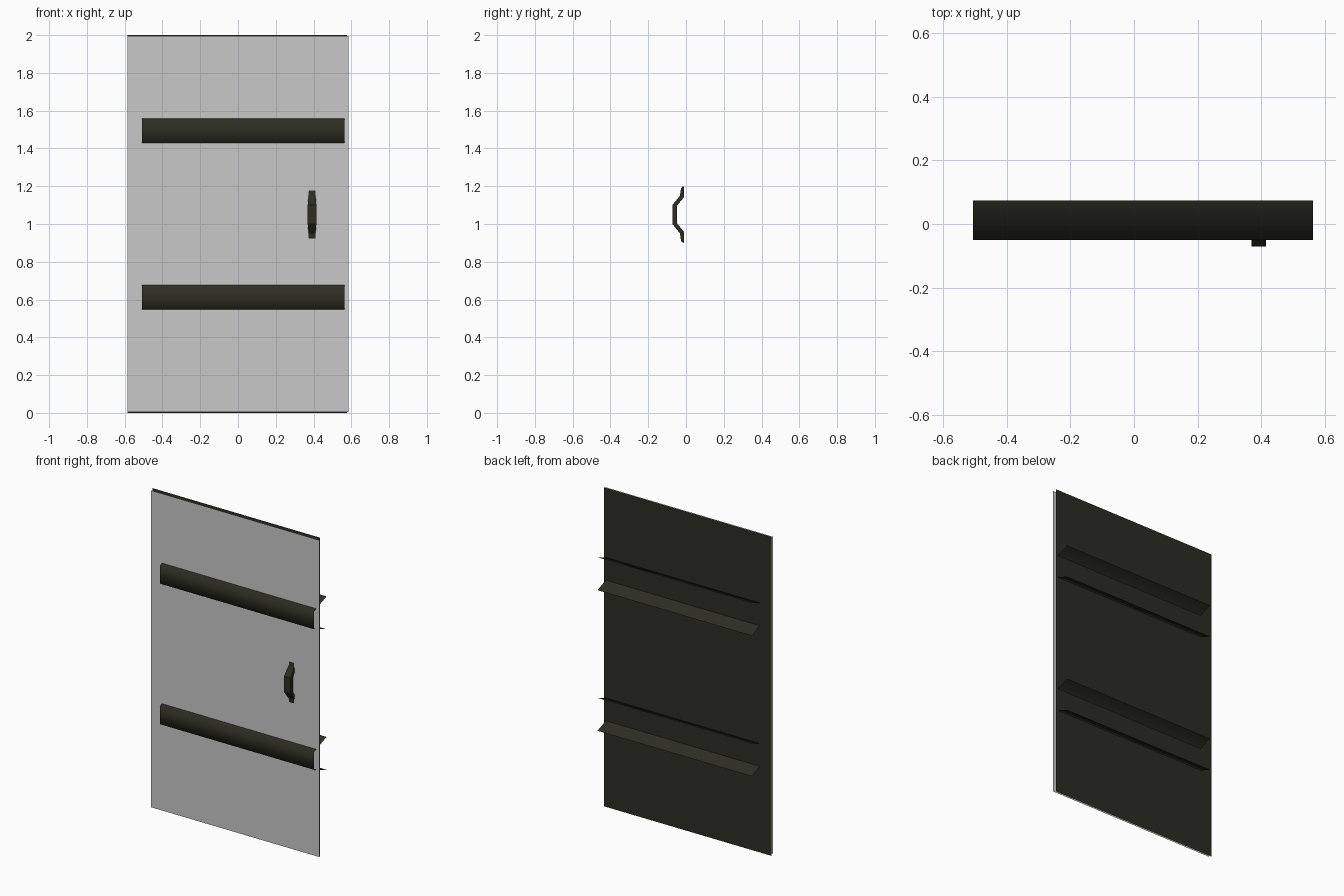
import bpy

if "Cube" in bpy.data.objects:
    bpy.data.objects.remove(bpy.data.objects["Cube"])

def material(name, rgb):
    m = bpy.data.materials.new(name)
    m.diffuse_color = (*rgb, 1)
    m.use_nodes = True
    m.node_tree.nodes["Principled BSDF"].inputs["Base Color"].default_value = m.diffuse_color
    return m

DARK = material("dark_olive", (0.026, 0.026, 0.017))
GREY = material("light_grey", (0.58, 0.58, 0.58))

def add(name, verts, faces, mat, smooth=False):
    me = bpy.data.meshes.new(name)
    me.from_pydata(verts, [], faces)
    me.materials.append(mat)
    for p in me.polygons:
        p.use_smooth = smooth
    ob = bpy.data.objects.new(name, me)
    bpy.context.collection.objects.link(ob)
    return ob

# Door: two open sheets, grey in front and dark behind
def sheet(name, x0, x1, y, z0, z1, mat, face):
    add(name, [(x0, y, z0), (x1, y, z0), (x1, y, z1), (x0, y, z1)], [face], mat)

sheet("door_front", -0.584, 0.584, -0.028, 0.006, 1.994, GREY, (0, 1, 2, 3))
sheet("door_back", -0.586, 0.577, -0.009, 0, 2, DARK, (3, 2, 1, 0))

# Cross bars: open channels with flared flanges passing through the door
def bar(name, zc):
    prof = [(0.0735, -0.103), (-0.05, -0.056), (-0.05, 0.056), (0.0735, 0.103)]
    verts = [(x, y, zc + z) for x in (-0.507, 0.563) for y, z in prof]
    add(name, verts, [(i, i + 4, i + 5, i + 1) for i in range(3)], DARK, True)

bar("upper_bar", 1.494)
bar("lower_bar", 0.612)

# Handle: bent strip, slightly wider at the grip (outer y, inner y, z out, z in, half width)
half = [(-0.013, -0.011, 0.151, 0.147, 0.012),
        (-0.026, -0.011, 0.141, 0.135, 0.017),
        (-0.032, -0.011, 0.100, 0.092, 0.018),
        (-0.0715, -0.048, 0.051, 0.046, 0.023)]
rings = [(a, b, c, d, w) for a, b, c, d, w in half]
rings += [(a, b, -c, -d, w) for a, b, c, d, w in reversed(half)]
verts, faces = [], []
for yo, yi, zo, zi, w in rings:
    verts += [(0.392 - w, yo, 1.05 + zo), (0.392 + w, yo, 1.05 + zo),
              (0.392 + w, yi, 1.05 + zi), (0.392 - w, yi, 1.05 + zi)]
n = len(rings)
for i in range(n - 1):
    for j in range(4):
        k = (j + 1) % 4
        faces.append((i * 4 + j, i * 4 + 4 + j, i * 4 + 4 + k, i * 4 + k))
faces += [(0, 1, 2, 3), (n * 4 - 1, n * 4 - 2, n * 4 - 3, n * 4 - 4)]
add("handle", verts, faces, DARK)
